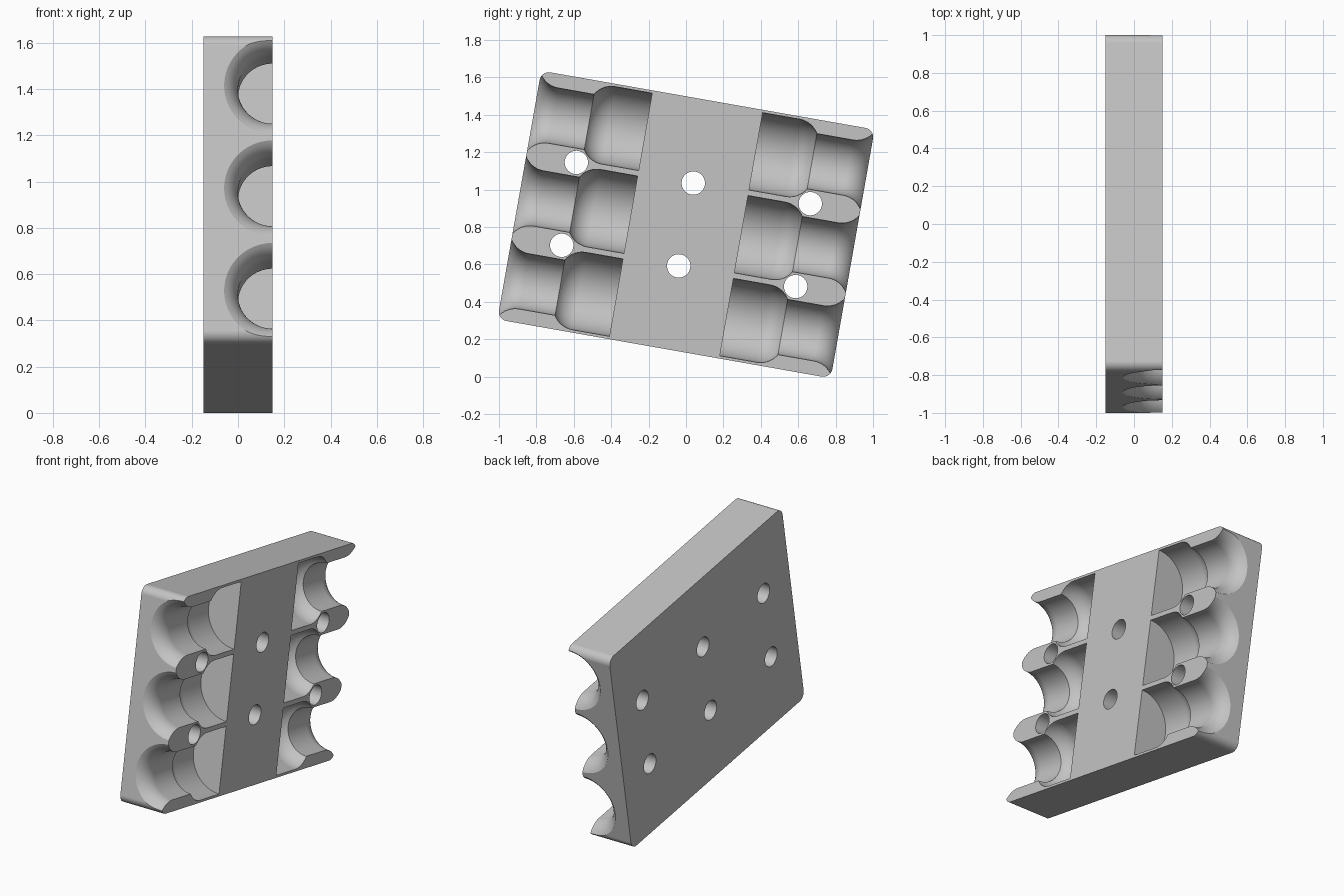
import bpy
import bmesh
import math
from mathutils import Matrix

# Start from a scene without the default cube
cube = bpy.data.objects.get("Cube")
if cube:
    bpy.data.objects.remove(cube, do_unlink=True)

THICK, WIDTH, HEIGHT = 0.30, 1.81, 1.35
PITCH, TILT = 0.45, math.radians(-10)
R_WIDE, R_NECK, R_HOLE = 0.21, 0.15, 0.0625
INNER, SHOULDER, FLARE = 0.30, 0.605, 0.80
CURVE = 0.105          # length of each curved transition
SIDES = 72

grey = bpy.data.materials.new("plain grey")
grey.use_nodes = True
colour = (0.55, 0.55, 0.55, 1)
grey.diffuse_color = colour
grey.node_tree.nodes["Principled BSDF"].inputs["Base Color"].default_value = colour


def make_object(name, bm):
    bmesh.ops.recalc_face_normals(bm, faces=bm.faces[:])
    mesh = bpy.data.meshes.new(name)
    bm.to_mesh(mesh)
    bm.free()
    obj = bpy.data.objects.new(name, mesh)
    bpy.context.collection.objects.link(obj)
    return obj


def channel_profile():
    """(distance along channel, radius) from the inner wall outwards."""
    drop = R_WIDE - R_NECK
    radius = (CURVE ** 2 + drop ** 2) / (2 * drop)
    sweep = math.asin(CURVE / radius)
    arc = [(radius * math.sin(sweep * i / 8),
            radius * (1 - math.cos(sweep * i / 8))) for i in range(9)]
    shoulder = [(SHOULDER - CURVE + a, R_WIDE - d) for a, d in arc]
    flare = [(FLARE + a, R_NECK + d) for a, d in arc]
    return [(INNER, R_WIDE)] + shoulder + flare + [(WIDTH / 2 + 0.05, R_WIDE)]


def add_channel(bm, side, z):
    """Turned cutter whose axis lies in the front face of the block."""
    rings = []
    for along, r in channel_profile():
        rings.append([bm.verts.new((THICK / 2 + r * math.cos(a), side * along,
                                    z + r * math.sin(a)))
                      for a in (math.tau * (i + 0.5) / SIDES for i in range(SIDES))])
    for a, b in zip(rings, rings[1:]):
        for i in range(SIDES):
            j = (i + 1) % SIDES
            bm.faces.new((a[i], a[j], b[j], b[i]))
    bm.faces.new(rings[0])
    bm.faces.new(rings[-1])


def add_hole(bm, y, z):
    place = Matrix.Translation((0, y, z)) @ Matrix.Rotation(math.pi / 2, 4, "Y")
    bmesh.ops.create_cone(bm, cap_ends=True, segments=40, radius1=R_HOLE,
                          radius2=R_HOLE, depth=THICK * 2, matrix=place)


# Block with four rounded corners
bm = bmesh.new()
bmesh.ops.create_cube(bm, size=1, matrix=Matrix.Diagonal((THICK, WIDTH, HEIGHT, 1)))
corners = [e for e in bm.edges
           if abs(e.verts[0].co.x - e.verts[1].co.x) > THICK / 2]
bmesh.ops.bevel(bm, geom=corners, offset=0.05, segments=8, profile=0.5,
                affect="EDGES")
block = make_object("channel_block", bm)
block.data.materials.append(grey)

# Six channels and six through holes
bm = bmesh.new()
for side in (-1, 1):
    for row in (-1, 0, 1):
        add_channel(bm, side, row * PITCH)
for y in (-0.635, 0, 0.635):
    for z in (-PITCH / 2, PITCH / 2):
        add_hole(bm, y, z)
cutter = make_object("channel_cutter", bm)
cutter.hide_render = True

cut = block.modifiers.new("cut", "BOOLEAN")
cut.operation = "DIFFERENCE"
cut.solver = "EXACT"
cut.object = cutter
for o in bpy.context.selected_objects:
    o.select_set(False)
bpy.context.view_layer.objects.active = block
block.select_set(True)
bpy.ops.object.modifier_apply(modifier=cut.name)
bpy.data.objects.remove(cutter, do_unlink=True)

# Lean the block, then stand it on the ground, centred
mesh = block.data
mesh.transform(Matrix.Rotation(TILT, 4, "X"))
low = min(v.co.z for v in mesh.vertices)
mesh.transform(Matrix.Translation((0, 0, -low)))

bpy.ops.object.shade_smooth_by_angle(angle=math.radians(30))
weighted = block.modifiers.new("even shading", "WEIGHTED_NORMAL")
weighted.keep_sharp = True
